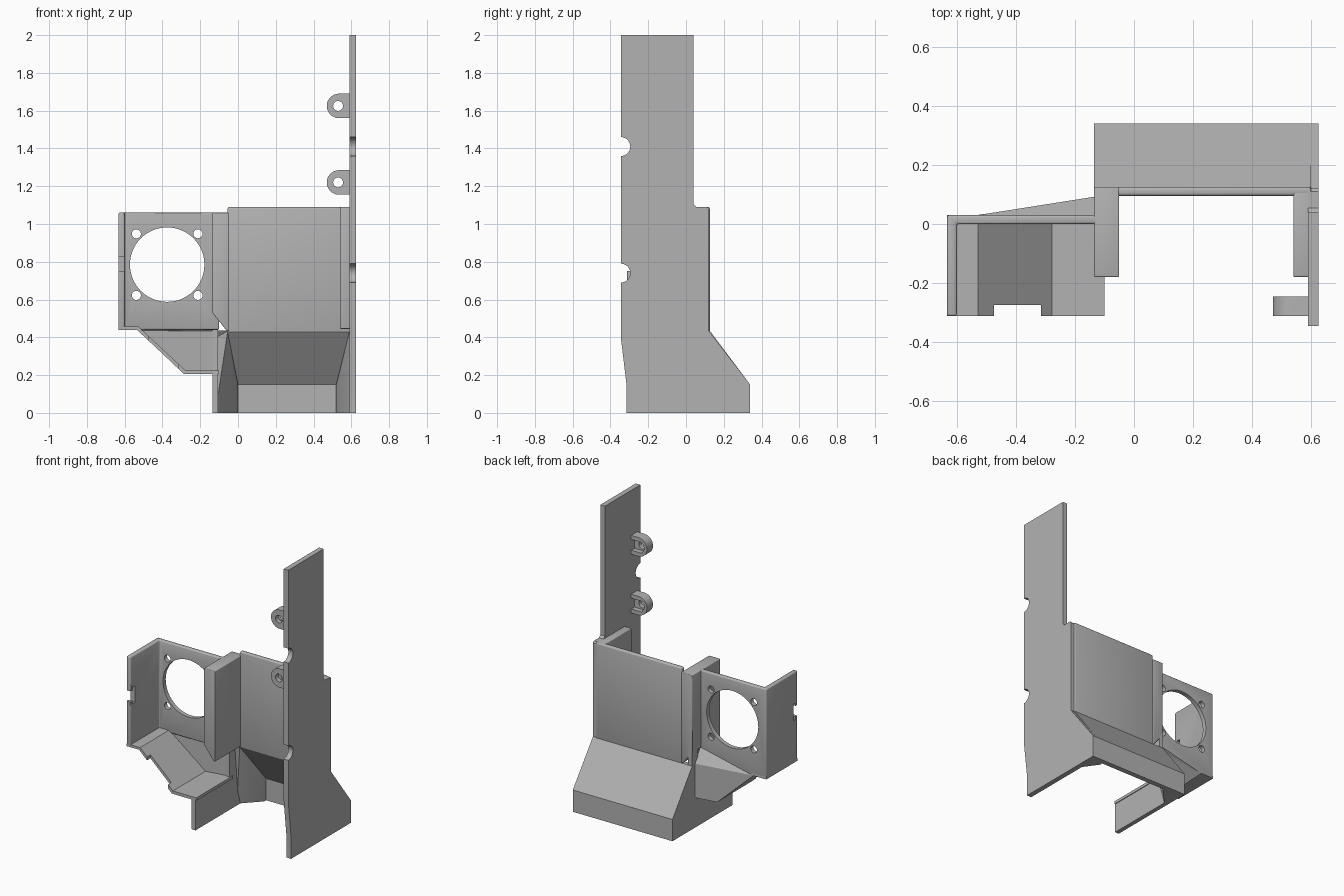
import bpy, bmesh
from math import cos, sin, pi, radians

cube = bpy.data.objects.get("Cube")
if cube:
    bpy.data.objects.remove(cube)

grey = bpy.data.materials.new("plain grey")
grey.use_nodes = True
GREY = (0.45, 0.45, 0.45, 1)
grey.diffuse_color = GREY
grey.node_tree.nodes["Principled BSDF"].inputs["Base Color"].default_value = GREY


def finish(name, bm, recalc=True):
    if recalc:
        bmesh.ops.recalc_face_normals(bm, faces=bm.faces[:])
    mesh = bpy.data.meshes.new(name)
    bm.to_mesh(mesh)
    bm.free()
    mesh.materials.append(grey)
    obj = bpy.data.objects.new(name, mesh)
    bpy.context.collection.objects.link(obj)
    return obj


def prism(name, pts, axis, lo, hi):
    """Extrude a 2D outline along an axis from lo to hi."""
    place = {"x": lambda a, b: (lo, a, b), "y": lambda a, b: (a, lo, b),
             "z": lambda a, b: (a, b, lo)}[axis]
    bm = bmesh.new()
    face = bm.faces.new([bm.verts.new(place(*p)) for p in pts])
    ext = bmesh.ops.extrude_face_region(bm, geom=[face])
    shift = [hi - lo if a == axis else 0 for a in "xyz"]
    bmesh.ops.translate(bm, vec=shift,
                        verts=[g for g in ext["geom"] if isinstance(g, bmesh.types.BMVert)])
    return finish(name, bm)


def rect(a0, b0, a1, b1):
    return [(a0, b0), (a1, b0), (a1, b1), (a0, b1)]


def disc(a, b, r, n=40, start=0.0, sweep=2 * pi):
    return [(a + r * cos(start + sweep * i / n), b + r * sin(start + sweep * i / n))
            for i in range(n)]


def hull(name, pts):
    bm = bmesh.new()
    for p in pts:
        bm.verts.new(p)
    bmesh.ops.convex_hull(bm, input=bm.verts[:])
    return finish(name, bm)


def bake(obj):
    deps = bpy.context.evaluated_depsgraph_get()
    mesh = bpy.data.meshes.new_from_object(obj.evaluated_get(deps))
    obj.modifiers.clear()
    obj.data = mesh


def soften(obj, width=0.01):
    mod = obj.modifiers.new("soft edges", "BEVEL")
    mod.width, mod.segments, mod.limit_method = width, 3, "ANGLE"
    mod.angle_limit = radians(50)
    bake(obj)


def cut(obj, cutters):
    for c in cutters:
        c.hide_render = True
        mod = obj.modifiers.new("cut", "BOOLEAN")
        mod.operation, mod.object, mod.solver = "DIFFERENCE", c, "EXACT"
    bake(obj)
    for c in cutters:
        bpy.data.objects.remove(c)


# Tall side plate with round cable notches in its front edge
side = prism("side_plate", [
    (-.315, 0), (.34, 0), (.34, .15), (.12, .435), (.12, 1.08), (.11, 1.09), (.055, 1.09),
    (.04, 1.105), (.04, 2), (-.345, 2), (-.345, .4), (-.315, .15)], "x", .59, .625)
cut(side, [prism("notch", disc(-.345, z, .05), "x", .5, .7) for z in (1.41, .74)])

# Screw tabs with a nut pocket open toward the plate
for label, z in (("upper", 1.625), ("lower", 1.22)):
    outline = disc(.535, z, .065, 24, pi / 2, pi) + [(.535, z - .065), (.6, z - .065), (.6, z + .065)]
    tab = prism(label + "_screw_tab", outline, "y", -.312, -.245)
    cut(tab, [prism("bore", disc(.53, z, .026), "y", -.4, -.2),
              prism("pocket", disc(.53, z, .043, 6), "y", -.28, -.2),
              prism("slot", rect(.53, z - .037, .589, z + .037), "y", -.28, -.2)])

# Rear wall and the two wings that come forward from it
soften(prism("rear_wall", rect(-.055, .425, .6, 1.09), "y", .095, .126))
soften(prism("right_wing", rect(.54, .445, .6, 1.09), "y", -.18, .12), .006)
soften(prism("left_wing", [(-.135, 1.06), (-.05, 1.06), (-.05, .435), (-.06, .435), (-.135, .53)],
             "y", -.18, .126), .008)

# Flared skirt at the foot, its left wall, and inner corner fillers
prism("rear_skirt", [(.34, 0), (.34, .15), (.126, .435), (.095, .435), (.305, .15), (.305, 0)],
      "x", -.135, .6)
prism("left_skirt_wall", [
    (-.312, 0), (.34, 0), (.34, .15), (.126, .435), (.126, .53), (.06, .53), (.06, .21),
    (-.312, .21)], "x", -.135, -.105)
for label, outer, inner, apex in (("left", -.12, 0, -.055), ("right", .61, .52, .59)):
    ring = [(outer, .16), (outer, .33), (inner, .33), (inner, .285)]
    ring_top = [(outer, .16), (outer, .325), (inner, .325), (inner, .285)]
    hull(label + "_corner_filler", [(a, b, 0) for a, b in ring]
         + [(a, b, .15) for a, b in ring_top]
         + [(apex, .097, .43), (outer, .12, .43)])

# Fan housing: rear plate with openings and an outer side wall with a notch
fan = prism("fan_housing", [(-.633, -.312), (-.633, .03), (-.1, .03), (-.1, 0), (-.6, 0),
                            (-.6, -.312)], "z", .44, 1.06)
soften(fan, .008)
holes = [prism("fan_opening", disc(-.375, .785, .197, 64), "y", -.1, .1)]
for sx in (-1, 1):
    for sz in (-1, 1):
        holes.append(prism("screw_hole", disc(-.375 + sx * .163, .785 + sz * .163, .024, 20),
                           "y", -.1, .1))
holes.append(prism("wall_notch", [
    (-.35, .75), (-.29, .75), (-.29, .73), (-.265, .73), (-.265, .845), (-.29, .845),
    (-.29, .825), (-.35, .825)], "x", -.7, -.55))
cut(fan, holes)

# Sloping duct floor whose rear edge follows the slanted duct wall
floor = prism("duct_floor", [
    (-.633, .44), (-.535, .44), (-.285, .205), (-.1, .205), (-.1, .225), (-.278, .225),
    (-.528, .457), (-.633, .457)], "y", -.312, .03)
for v in floor.data.vertices:
    if v.co.y > 0 and v.co.x > -.5:
        v.co.y += (v.co.x + .53) * .14
cut(floor, [prism("floor_notch", rect(-.475, .1, -.315, .6), "y", -.4, -.275)])

# Slanted duct wall with a small ledge on top
bm = bmesh.new()
a, b, c, d, e = [bm.verts.new(p) for p in (
    (-.53, .03, .44), (-.13, .093, .44), (-.13, .093, .205), (-.285, .068, .205),
    (-.13, .03, .53))]
bm.faces.new((a, b, c, d))
bm.faces.new((a, e, b))
duct = finish("duct_wall", bm, False)
mod = duct.modifiers.new("thickness", "SOLIDIFY")
mod.thickness, mod.offset = .025, -1
bake(duct)

# Smooth round edges, keep corners sharp
for obj in bpy.context.view_layer.objects:
    obj.select_set(obj.type == "MESH" and grey.name in obj.data.materials)
bpy.context.view_layer.objects.active = side
bpy.ops.object.shade_smooth_by_angle(angle=radians(30))
